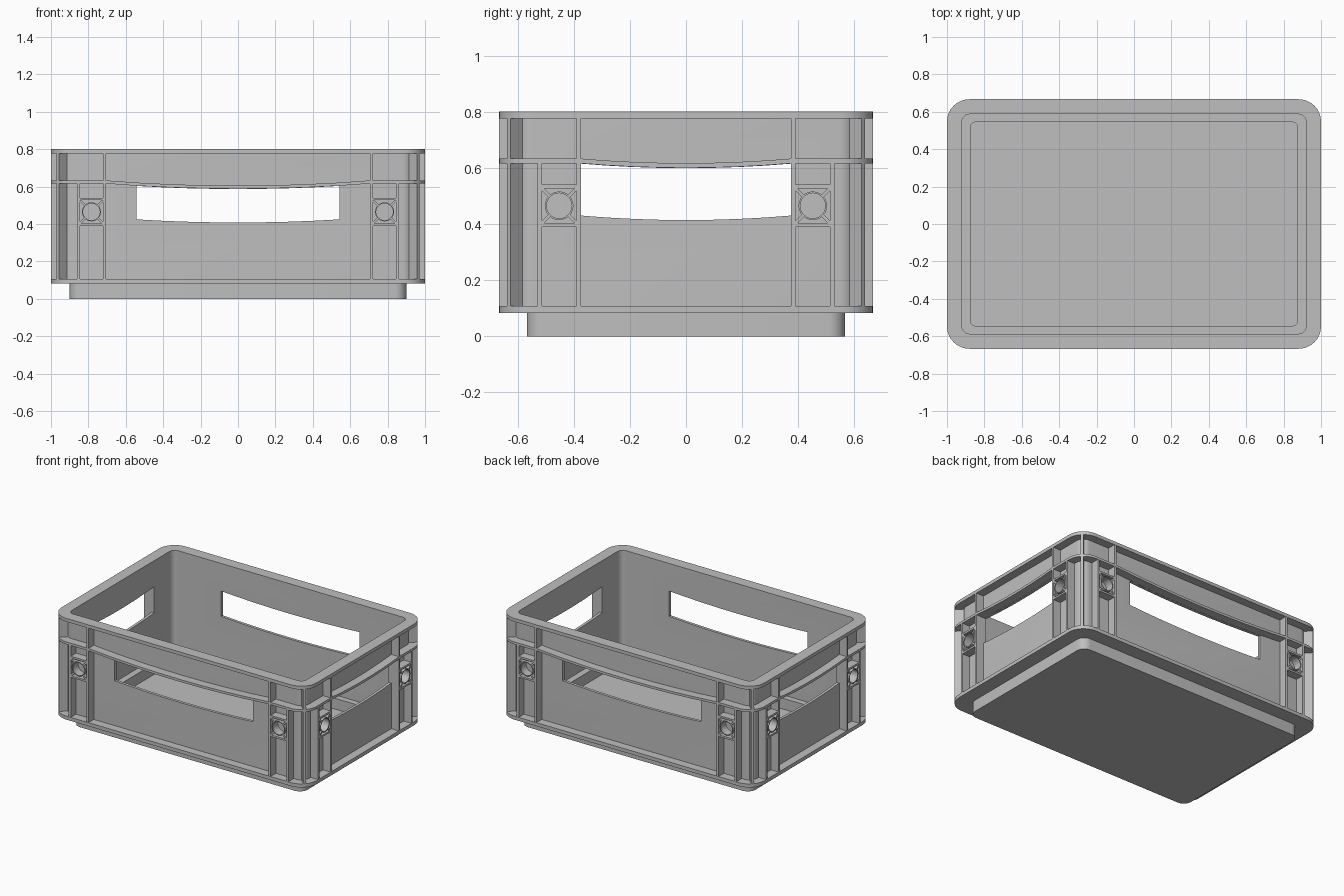
import bpy, bmesh, math
from mathutils import Matrix, Vector

if "Cube" in bpy.data.objects:
    bpy.data.objects.remove(bpy.data.objects["Cube"], do_unlink=True)

GREY = (0.52, 0.52, 0.52, 1)
plastic = bpy.data.materials.new("grey_plastic")
plastic.use_nodes = True
plastic.diffuse_color = GREY
plastic.node_tree.nodes["Principled BSDF"].inputs["Base Color"].default_value = GREY

# Shared sizes: corner centres, radii from them, and flange heights
CX, CY = 0.88, 0.547
R_OUT, R_WALL, R_IN = 0.12, 0.06, 0.04
Z_LOW, Z_BASE, Z_MID0, Z_MID1, Z_RIM, Z_TOP = 0.082, 0.107, 0.616, 0.633, 0.776, 0.8
SAG = {"long": (0.706, 0.028), "short": (0.374, 0.016)}


def finish(bm, name):
    bmesh.ops.recalc_face_normals(bm, faces=bm.faces)
    mesh = bpy.data.meshes.new(name)
    bm.to_mesh(mesh)
    bm.free()
    mesh.materials.append(plastic)
    obj = bpy.data.objects.new(name, mesh)
    bpy.context.collection.objects.link(obj)
    return obj


def smooth(obj):
    bpy.ops.object.select_all(action="DESELECT")
    obj.select_set(True)
    bpy.context.view_layer.objects.active = obj
    bpy.ops.object.shade_smooth_by_angle(angle=math.radians(35))


def sag(side, u):
    half, drop = SAG[side]
    return drop * max(0, 1 - (u / half) ** 2)


def rounded_loop(cx, cy, r, stations=0, seg=8):
    """Rounded rectangle, optionally with sample points along its straight sides."""
    pts = []
    for q, (sx, sy) in enumerate(((1, 1), (-1, 1), (-1, -1), (1, -1))):
        for i in range(seg + 1):
            a = math.pi / 2 * (q + i / seg)
            pts.append((sx * cx + r * math.cos(a), sy * cy + r * math.sin(a)))
        half = SAG["short" if q % 2 else "long"][0]
        for i in range(stations + 1 if stations else 0):
            u = half * (1 - 2 * i / stations)
            pts.append(((u, cy + r), (-cx - r, u), (-u, -cy - r), (cx + r, -u))[q])
    return pts


def bridge(bm, a, b):
    n = len(a)
    for i in range(n):
        bm.faces.new((a[i], a[(i + 1) % n], b[(i + 1) % n], b[i]))


def add_box(bm, lo, hi, turn=None):
    lo, hi = Vector(lo), Vector(hi)
    m = Matrix.Translation((lo + hi) / 2)
    if turn:
        m = m @ turn
    m = m @ Matrix.Diagonal((*(hi - lo), 1))
    bmesh.ops.create_cube(bm, size=1, matrix=m)


# Tub: foot, bottom flange, wall, rim, inside and sunken floor as one shell
sections = [
    (0.84, 0.507, 0.06, 0), (0.84, 0.507, 0.06, Z_LOW),
    (CX, CY, R_OUT, Z_LOW), (CX, CY, R_OUT, Z_BASE),
    (CX, CY, R_WALL, Z_BASE), (CX, CY, R_WALL, Z_RIM),
    (CX, CY, R_OUT, Z_RIM), (CX, CY, R_OUT, Z_TOP),
    (CX, CY, R_IN, Z_TOP), (CX, CY, R_IN, Z_BASE),
    (0.845, 0.515, 0.03, Z_BASE), (0.845, 0.515, 0.03, 0.03),
]
bm = bmesh.new()
rings = [[bm.verts.new((x, y, z)) for x, y in rounded_loop(cx, cy, r)]
         for cx, cy, r, z in sections]
for a, b in zip(rings, rings[1:]):
    bridge(bm, a, b)
bm.faces.new(rings[0])
bm.faces.new(rings[-1])
tub = finish(bm, "tub")

# Curved grip openings cut through the four walls
for side, half, low, reach in (("long", 0.543, 0.436, 0.8), ("short", 0.374, 0.43, 1.2)):
    us = [half * (i / 4 - 1) for i in range(9)]
    outline = [(u, low - sag(side, u)) for u in us]
    outline += [(u, Z_MID0 - 0.001 - sag(side, u)) for u in reversed(us)]
    bm = bmesh.new()
    ends = [[bm.verts.new((u, d, z) if side == "long" else (d, u, z)) for u, z in outline]
            for d in (-reach, reach)]
    bridge(bm, *ends)
    for end in ends:
        bm.faces.new(end)
    cutter = finish(bm, "grip_cutter")
    cutter.hide_render = True
    mod = tub.modifiers.new("grip_cut", "BOOLEAN")
    mod.operation, mod.solver, mod.object = "DIFFERENCE", "EXACT", cutter
    graph = bpy.context.evaluated_depsgraph_get()
    tub.data = bpy.data.meshes.new_from_object(tub.evaluated_get(graph))
    tub.modifiers.clear()
    bpy.data.objects.remove(cutter, do_unlink=True)
smooth(tub)

# Middle flange, dipping over each opening
bm = bmesh.new()
rings = []
for r, z in ((R_OUT, Z_MID0), (R_OUT, Z_MID1), (R_WALL - 0.005, Z_MID1), (R_WALL - 0.005, Z_MID0)):
    ring = []
    for x, y in rounded_loop(CX, CY, r, stations=8):
        drop = 0
        if abs(y) > CY + r - 0.001:
            drop = sag("long", x)
        elif abs(x) > CX + r - 0.001:
            drop = sag("short", y)
        ring.append(bm.verts.new((x, y, z - drop)))
    rings.append(ring)
for i in range(4):
    bridge(bm, rings[i], rings[(i + 1) % 4])
smooth(finish(bm, "middle_flange"))

# Diagonal fins at the corners
for sx in (-1, 1):
    for sy in (-1, 1):
        bm = bmesh.new()
        add_box(bm, (0.05, -0.009, Z_BASE - 0.01), (R_OUT - 0.001, 0.009, Z_RIM + 0.01))
        bm.transform(Matrix.Translation((sx * CX, sy * CY, 0))
                     @ Matrix.Rotation(math.atan2(sy, sx), 4, "Z"))
        finish(bm, "corner_fin")


def rib_cluster(name, inner, outer, face, long_side, sign, end):
    """Ribs and a braced socket, in (along, outward, up) coordinates."""
    bm = bmesh.new()
    back, front = face - 0.065, face - 0.001
    t = 0.016
    add_box(bm, (inner, back, Z_BASE - 0.01), (inner + t, front, Z_RIM + 0.01))
    add_box(bm, (outer - t, back, Z_BASE - 0.01), (outer, front, Z_MID0 + 0.01))
    for z in (0.39, 0.527):
        add_box(bm, (inner + t, back, z), (outer - t, front, z + 0.013))
    # Round socket
    uc, zc = (inner + outer) / 2, 0.465
    loops = []
    for r, d in ((0.051, back), (0.051, front), (0.045, front), (0.045, back)):
        loops.append([bm.verts.new((uc + r * math.cos(a), d, zc + r * math.sin(a)))
                      for a in (math.tau * i / 24 for i in range(24))])
    for i in range(4):
        bridge(bm, loops[i], loops[(i + 1) % 4])
    # Diagonal braces
    for k in range(4):
        a = math.pi / 4 + k * math.pi / 2
        u, z = uc + 0.067 * math.cos(a), zc + 0.067 * math.sin(a)
        add_box(bm, (u - 0.019, back, z - 0.006), (u + 0.019, front, z + 0.006),
                Matrix.Rotation(-a, 4, "Y"))
    for v in bm.verts:
        u, d, z = v.co
        v.co = (end * u, sign * d, z) if long_side else (sign * d, end * u, z)
    smooth(finish(bm, name))


for sign in (-1, 1):
    for end in (-1, 1):
        rib_cluster("long_side_ribs", 0.706, 0.861, CY + R_OUT, True, sign, end)
        rib_cluster("short_side_ribs", 0.374, 0.53, CX + R_OUT, False, sign, end)
